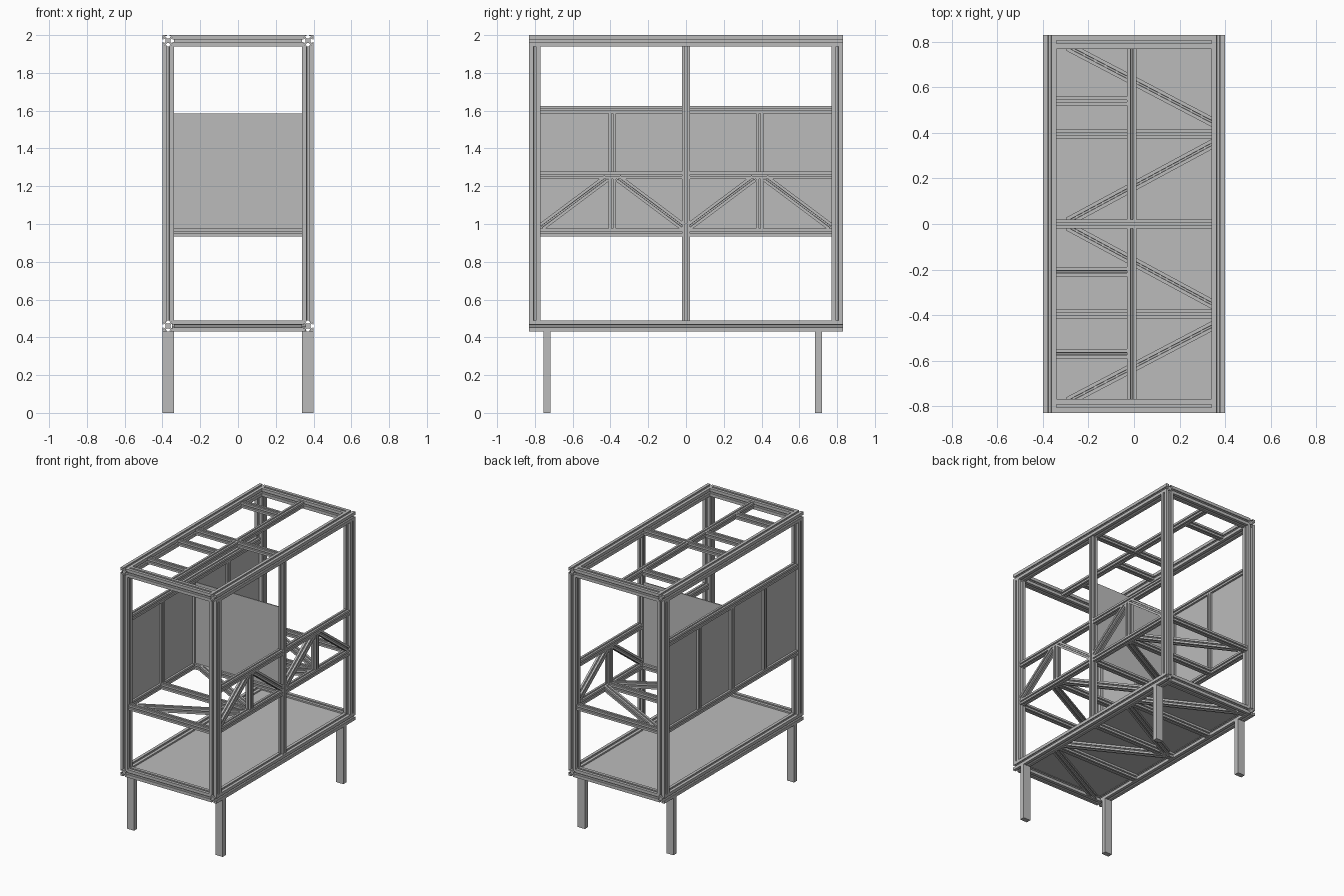
import bpy, bmesh
from mathutils import Vector

cube = bpy.data.objects.get("Cube")
if cube:
    bpy.data.objects.remove(cube)

metal = bpy.data.materials.new("aluminium_grey")
metal.use_nodes = True
metal.diffuse_color = (0.5, 0.5, 0.5, 1)
metal.node_tree.nodes["Principled BSDF"].inputs["Base Color"].default_value = (0.5, 0.5, 0.5, 1)

BIG, SMALL = 0.06, 0.04
# One side of the slotted section, as fractions of the half width
SIDE = [(1, -1), (1, -.24), (.8, -.24), (.8, -.52), (.42, -.2),
        (.42, .2), (.8, .52), (.8, .24), (1, .24)]


def finish(name, bm):
    bmesh.ops.recalc_face_normals(bm, faces=bm.faces)
    mesh = bpy.data.meshes.new(name)
    bm.to_mesh(mesh)
    bm.free()
    mesh.materials.append(metal)
    bpy.context.collection.objects.link(bpy.data.objects.new(name, mesh))


def bar(name, start, end, size=SMALL):
    """Slotted extrusion running from start to end."""
    start, end = Vector(start), Vector(end)
    along = (end - start).normalized()
    ref = Vector((1, 0, 0)) if abs(along.x) < 0.001 else Vector((0, 0, 1))
    u = along.cross(ref).normalized()
    v = along.cross(u)
    section = []
    for turn in range(4):
        for p, q in SIDE:
            for _ in range(turn):
                p, q = -q, p
            section.append((u * p + v * q) * size / 2)
    bm = bmesh.new()
    rings = [[bm.verts.new(c + s) for s in section] for c in (start, end)]
    n = len(section)
    for i in range(n):
        j = (i + 1) % n
        bm.faces.new((rings[0][i], rings[0][j], rings[1][j], rings[1][i]))
    for ring in rings:
        bm.faces.new(ring)
    finish(name, bm)


def box(name, center, dims):
    bm = bmesh.new()
    bmesh.ops.create_cube(bm, size=1)
    bmesh.ops.scale(bm, vec=dims, verts=bm.verts)
    bmesh.ops.translate(bm, vec=center, verts=bm.verts)
    finish(name, bm)


X, Y = 0.37, 0.80          # frame centre lines
LOW, HIGH = 0.46, 1.97     # base and roof rails
DECK, TRUSS, TOP = 0.955, 1.258, 1.605

# Main frame
for z, level in ((LOW, "base"), (HIGH, "roof")):
    for s in (-1, 1):
        bar(level + "_long_rail", (s * X, -0.83, z), (s * X, 0.83, z), BIG)
        bar(level + "_end_rail", (-0.34, s * Y, z), (0.34, s * Y, z), BIG)
for sx in (-1, 1):
    for sy in (-1, 1):
        bar("corner_post", (sx * X, sy * Y, 0.49), (sx * X, sy * Y, 1.94), BIG)
bar("left_middle_post", (X, 0, 0.49), (X, 0, 1.94))

# Legs
for sx in (-1, 1):
    for y in (-0.735, 0.702):
        box("leg", (sx * X, y, 0.215), (0.06, 0.037, 0.43))

# Roof bars
bar("roof_cross_bar", (-0.34, 0, HIGH), (0.34, 0, HIGH))
for s in (-1, 1):
    bar("roof_spine", (-0.01, s * 0.02, HIGH), (-0.01, s * 0.77, HIGH))
for y in (-0.57, -0.21, 0.54):
    bar("roof_short_bar", (-0.34, y, HIGH), (-0.03, y, HIGH))


# Horizontal truss, used beneath the floor and at mid height
def flat_truss(name, z):
    for y in (-0.395, 0, 0.395):
        bar(name + "_cross_bar", (-0.35, y, z), (0.35, y, z))
    for s in (-1, 1):
        bar(name + "_outer_brace", (0.35, s * 0.445, z), (-0.29, s * 0.78, z))
        bar(name + "_inner_brace", (0.35, s * 0.355, z), (-0.29, s * 0.01, z))


flat_truss("floor", 0.451)
flat_truss("deck", DECK)
box("floor_panel", (0, 0, 0.475), (0.69, 1.55, 0.008))

# Mid-height rails around the frame
for s in (-1, 1):
    bar("deck_end_rail", (-0.34, s * Y, DECK), (0.34, s * Y, DECK))
    bar("right_deck_rail", (-X, 0, DECK), (-X, s * 0.77, DECK))
    bar("right_top_rail", (-X, 0, TOP), (-X, s * 0.77, TOP))
    for z in (DECK, TRUSS):
        bar("left_truss_rail", (X, s * 0.02, z), (X, s * 0.77, z))

# Left side truss
for s in (-1, 1):
    bar("left_truss_post", (X, s * 0.39, 0.975), (X, s * 0.39, 1.238))
    for y in (0.015, 0.765):
        peak = 0.39 + (0.03 if y > 0.39 else -0.03)
        bar("left_truss_brace", (X, s * y, 0.985), (X, s * peak, 1.243))

# Right side wall and the central divider
box("right_wall_panel", (-X, 0, 1.28), (0.008, 1.55, 0.63))
for y in (-0.39, 0, 0.39):
    bar("right_wall_post", (-X, y, 0.975), (-X, y, 1.585))
box("divider_panel", (0, 0, 1.277), (0.70, 0.008, 0.615))
